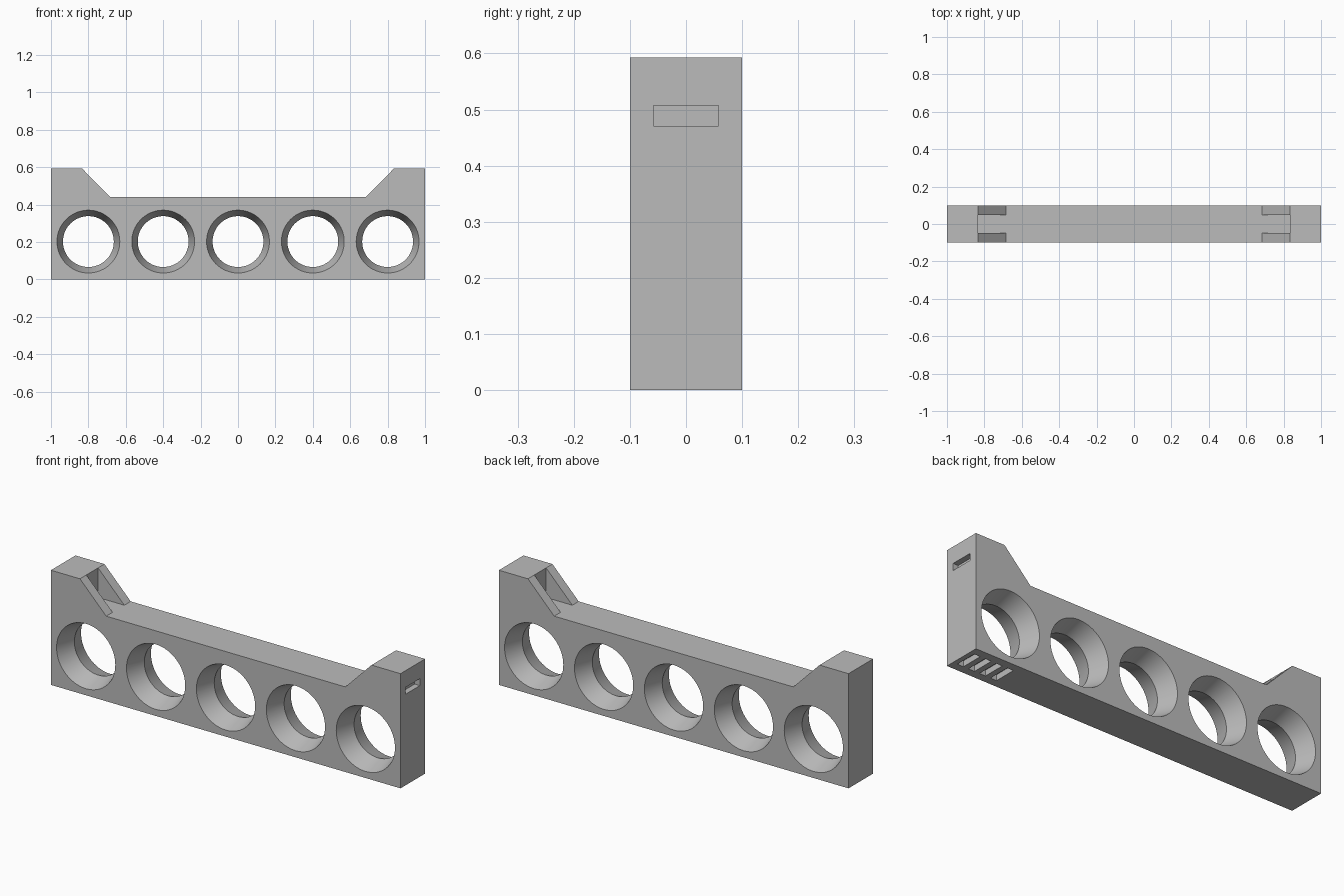
import bpy
import bmesh
import math

cube = bpy.data.objects.get("Cube")
if cube:
    bpy.data.objects.remove(cube, do_unlink=True)

HALF_DEPTH = 0.1
TOP, DECK = 0.593, 0.44
SHOULDER, TOE = 0.834, 0.684
HOLE_Z = 0.202

grey = bpy.data.materials.new("plain_grey")
grey.use_nodes = True
grey.diffuse_color = (0.5, 0.5, 0.5, 1)
shader = next(n for n in grey.node_tree.nodes if n.type == 'BSDF_PRINCIPLED')
shader.inputs["Base Color"].default_value = (0.5, 0.5, 0.5, 1)


def make_object(name, bm):
    bmesh.ops.recalc_face_normals(bm, faces=bm.faces)
    mesh = bpy.data.meshes.new(name)
    bm.to_mesh(mesh)
    bm.free()
    mesh.materials.append(grey)
    obj = bpy.data.objects.new(name, mesh)
    bpy.context.collection.objects.link(obj)
    return obj


def loft(name, rings):
    """Closed solid through a list of equally sized point rings."""
    bm = bmesh.new()
    loops = [[bm.verts.new(p) for p in ring] for ring in rings]
    count = len(loops[0])
    for a, b in zip(loops, loops[1:]):
        for i in range(count):
            j = (i + 1) % count
            bm.faces.new((a[i], a[j], b[j], b[i]))
    bm.faces.new(loops[0])
    bm.faces.new(loops[-1])
    return make_object(name, bm)


def box(name, x, y, z):
    """Box from (min, max) pairs."""
    corners = [(x[0], z[0]), (x[1], z[0]), (x[1], z[1]), (x[0], z[1])]
    return loft(name, [[(px, py, pz) for px, pz in corners] for py in y])


def flared_hole(name, cx, segments=64):
    """Hourglass cutter along y, narrowest in the middle."""
    rings = []
    for y, radius in ((-0.12, 0.1744), (0, 0.136), (0.12, 0.1744)):
        angles = [math.tau * i / segments for i in range(segments)]
        rings.append([(cx + radius * math.cos(a), y, HOLE_Z + radius * math.sin(a))
                      for a in angles])
    return loft(name, rings)


# Plate with a raised, chamfered shoulder at each end
right_half = [(1, 0), (1, TOP), (SHOULDER, TOP), (TOE, DECK)]
outline = right_half + [(-x, z) for x, z in reversed(right_half)]
body = loft("rack_body", [[(x, y, z) for x, z in outline]
                          for y in (-HALF_DEPTH, HALF_DEPTH)])

# Five double-flared round holes
cutters = [flared_hole("hole_cutter", 0.4 * i) for i in range(-2, 3)]

# Notches that split each chamfer into two ribs
for side in (-1, 1):
    xs = sorted((side * SHOULDER, side * TOE))
    cutters.append(box("notch_cutter", xs, (-0.048, 0.048), (DECK, TOP + 0.1)))

# Shallow slot in the end face and four in the underside
cutters.append(box("end_slot_cutter", (0.97, 1.1), (-0.058, 0.058), (0.471, 0.507)))
for i in range(4):
    x = 0.975 - 0.064 * i
    cutters.append(box("base_slot_cutter", (x - 0.035, x), (-0.058, 0.058), (-0.1, 0.03)))

for cutter in cutters:
    cutter.hide_render = True
    mod = body.modifiers.new("cut", 'BOOLEAN')
    mod.operation = 'DIFFERENCE'
    mod.solver = 'EXACT'
    mod.object = cutter

# Bake the cuts and remove the cutters
bpy.context.view_layer.update()
evaluated = body.evaluated_get(bpy.context.evaluated_depsgraph_get())
finished = bpy.data.meshes.new_from_object(evaluated)
body.modifiers.clear()
body.data = finished
finished.materials.clear()
finished.materials.append(grey)
for cutter in cutters:
    bpy.data.objects.remove(cutter, do_unlink=True)

bpy.ops.object.select_all(action='DESELECT')
body.select_set(True)
bpy.context.view_layer.objects.active = body
bpy.ops.object.shade_smooth_by_angle(angle=math.radians(25))
